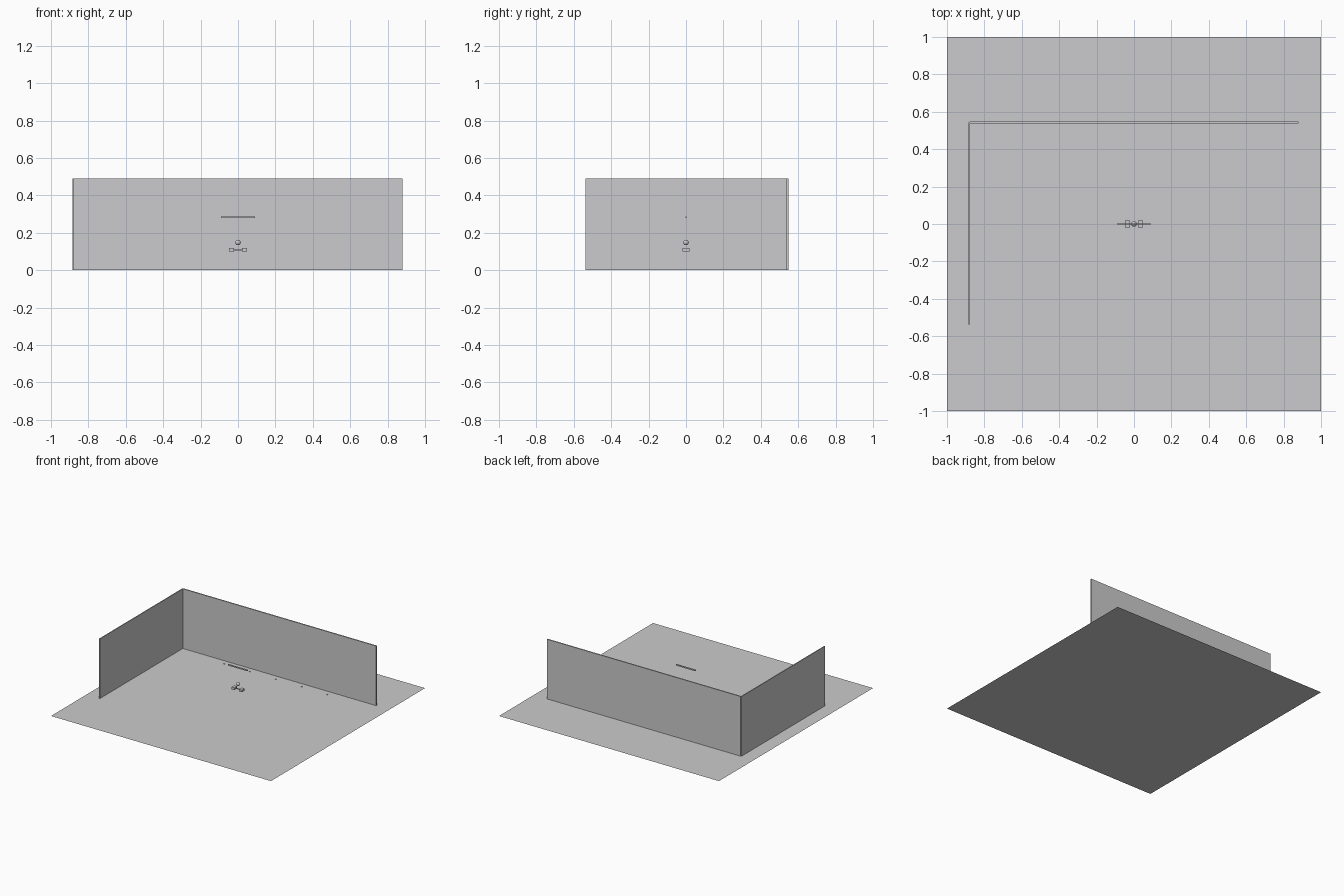
import bpy

if "Cube" in bpy.data.objects:
    bpy.data.objects.remove(bpy.data.objects["Cube"])

grey = bpy.data.materials.new("plain_grey")
grey.diffuse_color = (0.6, 0.6, 0.61, 1)
grey.use_nodes = True
grey.node_tree.nodes["Principled BSDF"].inputs["Base Color"].default_value = grey.diffuse_color


def finish(name):
    ob = bpy.context.object
    ob.name = name
    ob.data.materials.append(grey)
    return ob


def box(name, x, y, z):
    """Box from (min, max) ranges on each axis."""
    lo, hi = zip(x, y, z)
    bpy.ops.mesh.primitive_cube_add(size=1, location=[(a + b) / 2 for a, b in zip(lo, hi)])
    ob = finish(name)
    ob.scale = [b - a for a, b in zip(lo, hi)]
    bpy.ops.object.transform_apply(location=False, rotation=False, scale=True)
    return ob


# floor sheet
bpy.ops.mesh.primitive_plane_add(size=2, location=(0, 0, 0))
finish("floor")

# two walls meeting at the back left corner
box("back_wall", (-0.88, 0.88), (0.538, 0.548), (0, 0.49))
box("left_wall", (-0.886, -0.878), (-0.538, 0.542), (0, 0.49))

# row of small studs along the back wall
for i in range(-2, 3):
    x = i * 0.235
    box("stud", (x - 0.004, x + 0.004), (0.486, 0.494), (0, 0.004))

# hanging bar
box("hanging_bar", (-0.09, 0.09), (-0.004, 0.004), (0.278, 0.288))

# ball above a pair of blocks joined by a thin rod
bpy.ops.mesh.primitive_uv_sphere_add(segments=24, ring_count=12, radius=0.014, location=(0, 0, 0.148))
finish("ball")
bpy.ops.object.shade_smooth()
for s in (-1, 1):
    box("block", sorted((s * 0.021, s * 0.047)), (-0.018, 0.018), (0.1, 0.118))
box("joining_rod", (-0.021, 0.021), (-0.003, 0.003), (0.106, 0.112))
